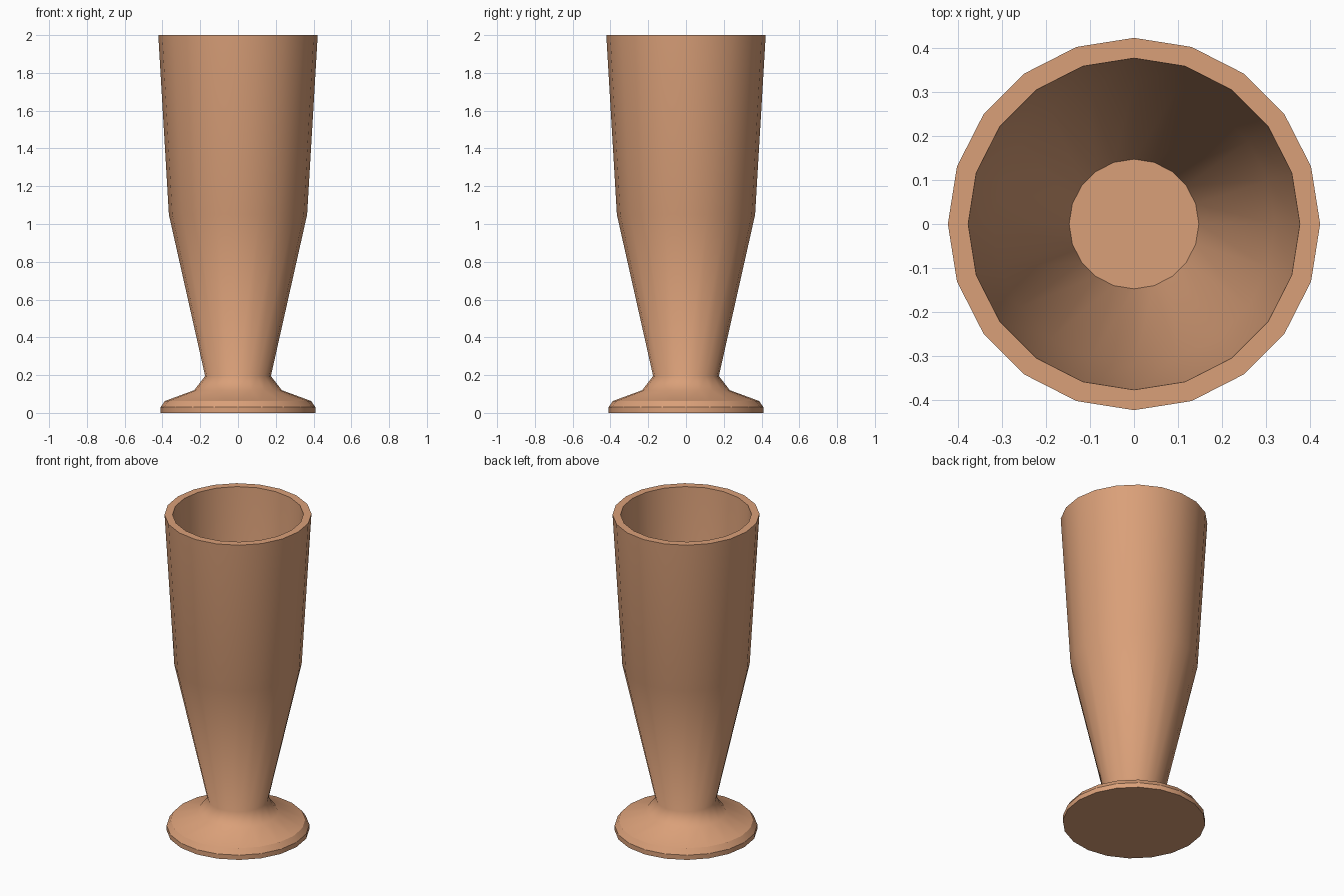
import bpy
import bmesh
from math import cos, sin, tau

cube = bpy.data.objects.get("Cube")
if cube:
    bpy.data.objects.remove(cube, do_unlink=True)

SIDES = 20

# Clay colour
clay = bpy.data.materials.new("terracotta")
clay.use_nodes = True
colour = (0.70, 0.35, 0.19, 1)
clay.diffuse_color = colour
clay.node_tree.nodes["Principled BSDF"].inputs["Base Color"].default_value = colour

# Profile from underside, up the outside, over the rim, to the inner floor:
# radius, height, whether the ring is a hard edge
PROFILE = [
    (0.41, 0.0, True),
    (0.41, 0.03, True),
    (0.387, 0.063, True),
    (0.232, 0.12, False),
    (0.174, 0.195, False),
    (0.366, 1.05, False),
    (0.422, 2.0, True),
    (0.376, 2.0, True),
    (0.32, 1.05, False),
    (0.147, 0.25, True),
]


def lathe(name, profile, material):
    """Turn a profile about z and cap both ends."""
    bm = bmesh.new()
    rings = [[bm.verts.new((r * cos(tau * i / SIDES), r * sin(tau * i / SIDES), z))
              for i in range(SIDES)] for r, z, _ in profile]
    for low, high in zip(rings, rings[1:]):
        for i in range(SIDES):
            j = (i + 1) % SIDES
            bm.faces.new((low[i], low[j], high[j], high[i]))
    bm.faces.new(rings[0][::-1])
    bm.faces.new(rings[-1])
    for face in bm.faces:
        face.smooth = True
    for ring, (_, _, hard) in zip(rings, profile):
        for i in range(SIDES):
            bm.edges.get((ring[i - 1], ring[i])).smooth = not hard
    mesh = bpy.data.meshes.new(name)
    bm.to_mesh(mesh)
    bm.free()
    mesh.materials.append(material)
    obj = bpy.data.objects.new(name, mesh)
    bpy.context.collection.objects.link(obj)
    return obj


# Footed tall cup
lathe("tall_footed_cup", PROFILE, clay)
